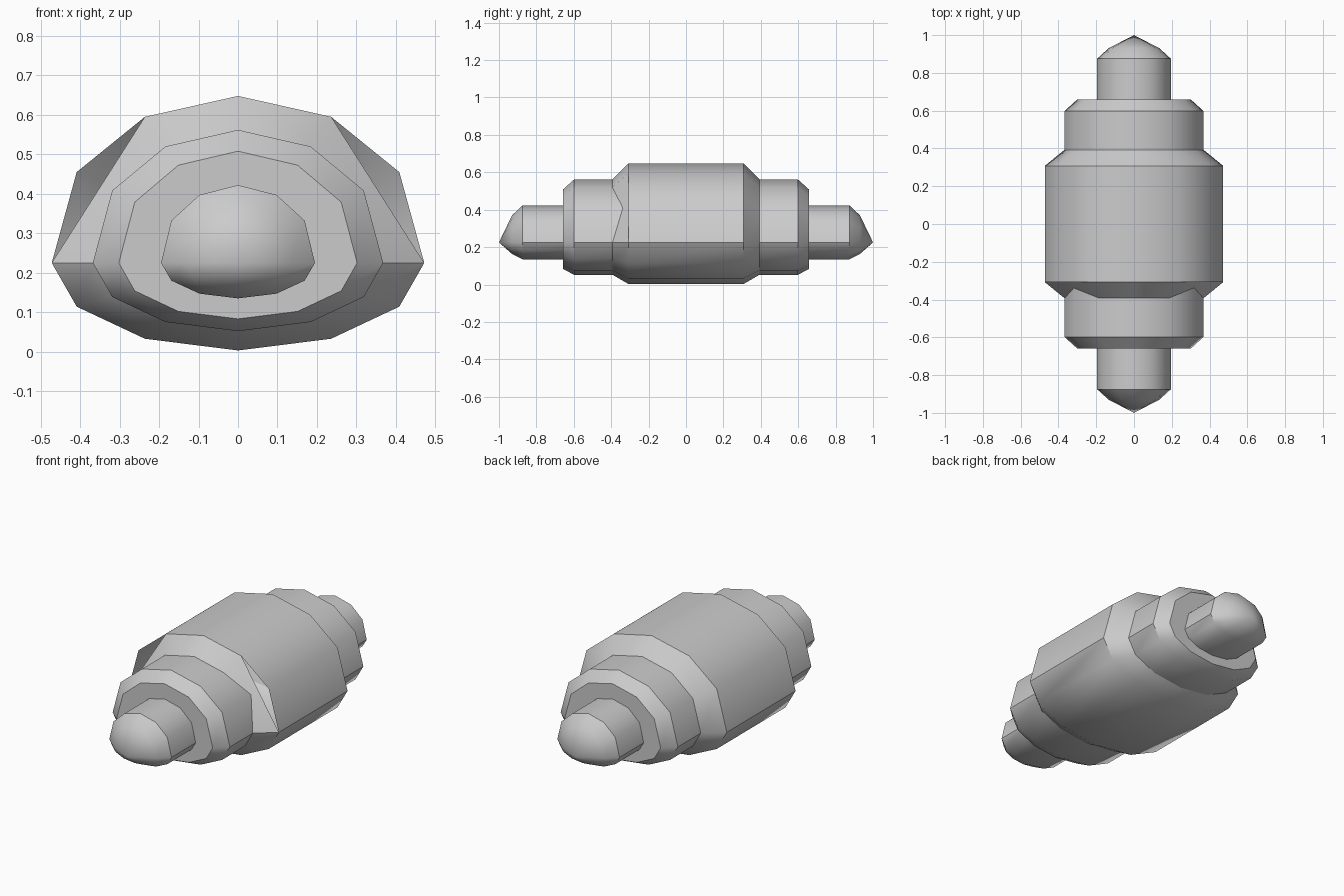
import bpy, bmesh, math

if "Cube" in bpy.data.objects:
    bpy.data.objects.remove(bpy.data.objects["Cube"])

CZ = 0.225                      # height of the long axis
UP = [0, 0.544, 0.875, 1]       # fullness of the domed upper half at 0/30/60/90 degrees


def ring_points(y, w, up, down):
    """12-sided section: tall dome above the axis, shallow arc below."""
    pts = []
    for i in range(12):
        a = math.radians(30 * i)
        h = up * UP[min(i, 6 - i)] if i <= 6 else down * math.sin(a)
        pts.append((w * math.cos(a), y, CZ + h))
    return pts


def loft(name, rings, chamfer_skip=()):
    """Join rings ordered along +y; the first strip may skip some corners."""
    bm = bmesh.new()
    loops = [[bm.verts.new(p) for p in ring_points(*r)] for r in rings]
    for s in range(len(loops) - 1):
        idx = [i for i in range(12) if s > 0 or i not in chamfer_skip]
        for i, j in zip(idx, idx[1:] + idx[:1]):
            a, b = loops[s], loops[s + 1]
            bm.faces.new((a[i], b[i], b[j], a[j]))
    bmesh.ops.remove_doubles(bm, verts=bm.verts, dist=0.0005)
    bmesh.ops.delete(bm, geom=[v for v in bm.verts if not v.link_faces], context='VERTS')
    me = bpy.data.meshes.new(name)
    bm.to_mesh(me)
    bm.free()
    ob = bpy.data.objects.new(name, me)
    bpy.context.collection.objects.link(ob)
    bpy.context.view_layer.objects.active = ob
    ob.select_set(True)
    bpy.ops.object.shade_smooth_by_angle(angle=math.radians(38))
    ob.select_set(False)
    return ob


BODY = (0.472, 0.423, 0.222)
COLLAR = (0.368, 0.337, 0.173)
LIP = (0.302, 0.283, 0.142)
SHAFT = (0.195, 0.197, 0.09)
NOSE = (0.135, 0.145, 0.062)

# Wide barrel; its front chamfer cuts straight across the two upper shoulders
loft("central_barrel", [(-0.393, *COLLAR), (-0.308, *BODY),
                        (0.308, *BODY), (0.393, *COLLAR)], chamfer_skip=(1, 5))

# Stepped collar, end plate, shaft and pointed nose at each end
for side, sgn in (("front", -1), ("back", 1)):
    def end_part(name, profile):
        rings = [(sgn * y, *s) for y, s in profile]
        loft(side + name, rings[::-1] if sgn < 0 else rings)

    end_part("_collar", [(0.393 if sgn > 0 else 0.31, COLLAR), (0.598, COLLAR),
                         (0.658, LIP), (0.658, SHAFT)])
    end_part("_shaft", [(0.658, SHAFT), (0.875, SHAFT),
                        (0.93, NOSE), (1.0, (0, 0, 0))])
